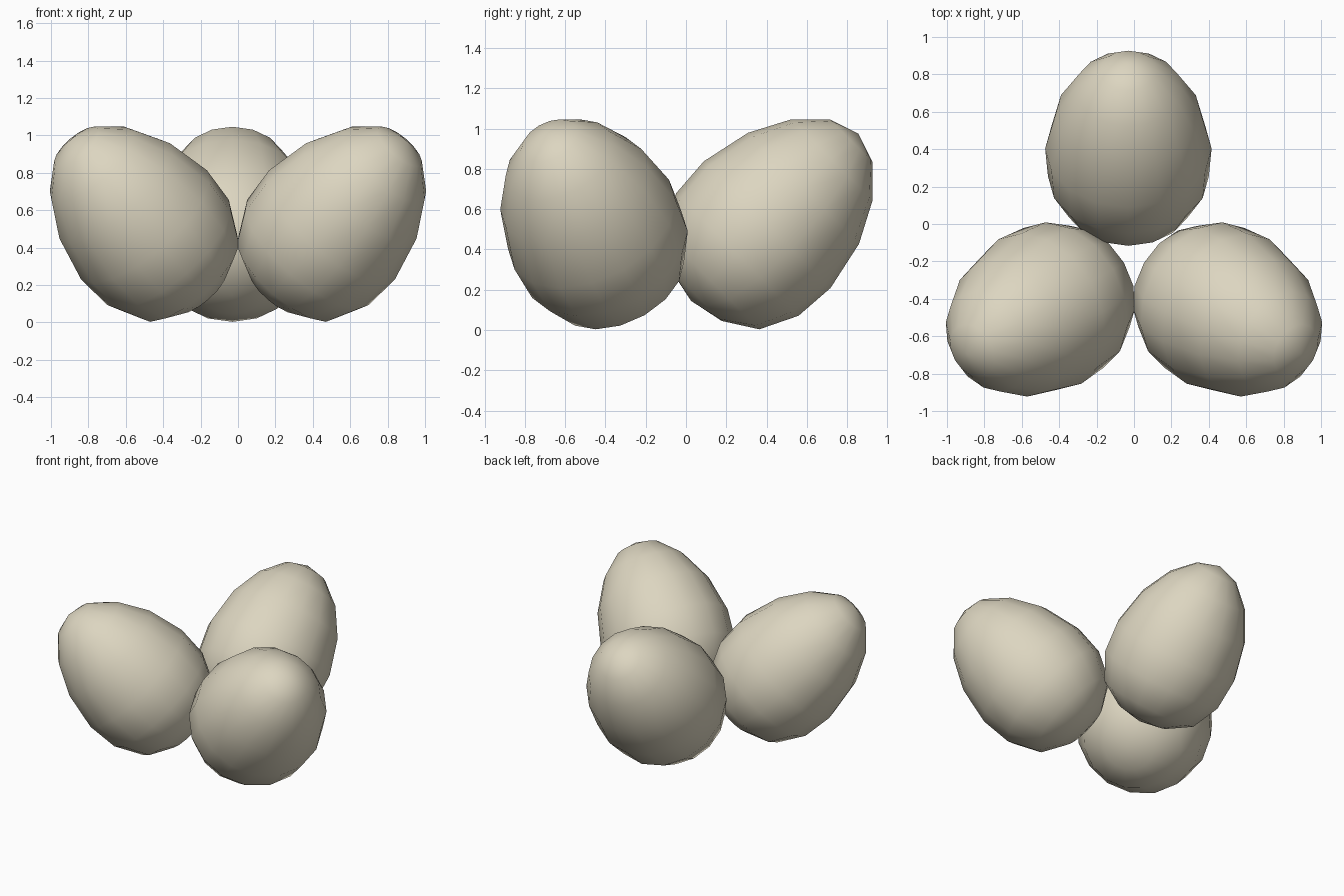
import bpy, bmesh, math
from mathutils import Matrix, Vector

if "Cube" in bpy.data.objects:
    bpy.data.objects.remove(bpy.data.objects["Cube"])

shell = bpy.data.materials.new("cream_eggshell")
shell.diffuse_color = (0.72, 0.67, 0.53, 1)
shell.use_nodes = True
shell.node_tree.nodes["Principled BSDF"].inputs["Base Color"].default_value = shell.diffuse_color

SIDES = 16
# egg profile: distance along the axis, radius (blunt end first)
PROFILE = [(0.035, 0), (0.072, 0.178), (0.175, 0.34), (0.36, 0.43), (0.57, 0.445),
           (0.825, 0.39), (1.025, 0.285), (1.16, 0.15), (1.21, 0)]


def egg(name, azimuth, centre):
    """Egg leaning 45 degrees outward, placed by its bounding-box centre."""
    bm = bmesh.new()
    rings = []
    for h, r in PROFILE:
        n = SIDES if r else 1
        rings.append([bm.verts.new((r * math.cos(2 * math.pi * i / SIDES),
                                    r * math.sin(2 * math.pi * i / SIDES), h)) for i in range(n)])
    for a, b in zip(rings, rings[1:]):
        for i in range(SIDES):
            j = (i + 1) % SIDES
            if len(a) == 1:
                bm.faces.new((a[0], b[j], b[i]))
            elif len(b) == 1:
                bm.faces.new((a[i], a[j], b[0]))
            else:
                bm.faces.new((a[i], a[j], b[j], b[i]))
    # lean outward, then turn to face its direction
    bm.transform(Matrix.Rotation(math.radians(azimuth), 4, 'Z') @ Matrix.Rotation(math.radians(45), 4, 'Y'))
    mid = Vector([(min(v.co[k] for v in bm.verts) + max(v.co[k] for v in bm.verts)) / 2 for k in range(3)])
    bm.transform(Matrix.Translation(Vector(centre) - mid))
    bmesh.ops.recalc_face_normals(bm, faces=bm.faces)
    for f in bm.faces:
        f.smooth = True
    me = bpy.data.meshes.new(name)
    bm.to_mesh(me)
    bm.free()
    me.materials.append(shell)
    bpy.context.collection.objects.link(bpy.data.objects.new(name, me))


egg("back_egg", 90, (-0.03, 0.405, 0.525))
egg("left_egg", 210, (-0.5, -0.457, 0.525))
egg("right_egg", -30, (0.5, -0.457, 0.525))
